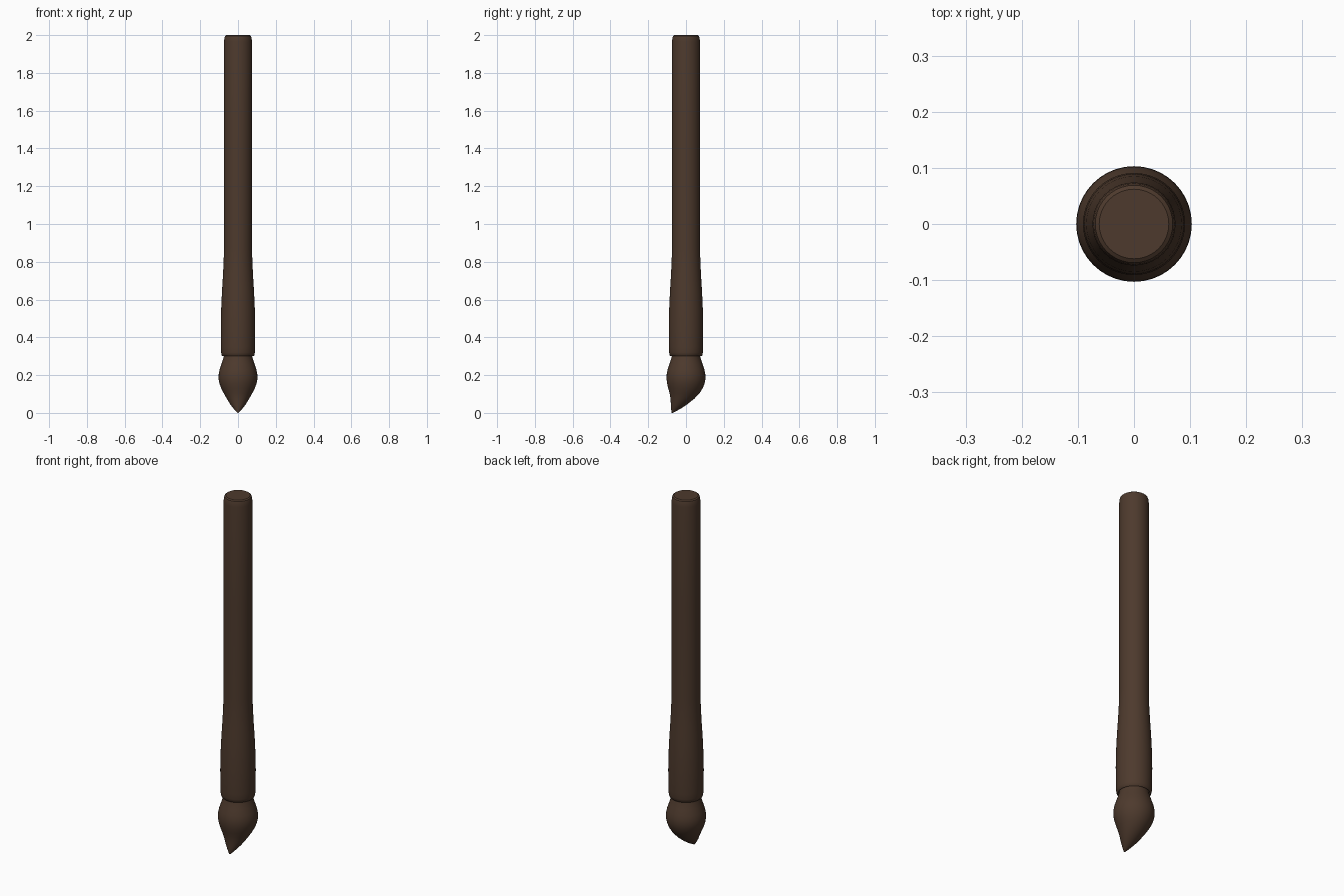
import bpy, bmesh, math

if "Cube" in bpy.data.objects:
    bpy.data.objects.remove(bpy.data.objects["Cube"])

SIDES = 40

mat = bpy.data.materials.new("dark_brown")
mat.diffuse_color = (0.075, 0.042, 0.026, 1)
mat.use_nodes = True
mat.node_tree.nodes["Principled BSDF"].inputs["Base Color"].default_value = mat.diffuse_color


def loft(name, rings):
    """Skin a stack of ellipses (z, centre_y, radius_x, radius_y), closing both ends."""
    bm = bmesh.new()
    loops = []
    for z, cy, rx, ry in rings:
        loops.append([bm.verts.new((rx * math.cos(2 * math.pi * i / SIDES),
                                    cy + ry * math.sin(2 * math.pi * i / SIDES), z))
                      for i in range(SIDES)])
    for a, b in zip(loops, loops[1:]):
        for i in range(SIDES):
            j = (i + 1) % SIDES
            bm.faces.new((a[i], a[j], b[j], b[i]))
    bm.faces.new(loops[0][::-1])
    bm.faces.new(loops[-1])
    bmesh.ops.recalc_face_normals(bm, faces=bm.faces)
    mesh = bpy.data.meshes.new(name)
    bm.to_mesh(mesh)
    bm.free()
    mesh.materials.append(mat)
    ob = bpy.data.objects.new(name, mesh)
    bpy.context.collection.objects.link(ob)
    bpy.ops.object.select_all(action='DESELECT')
    ob.select_set(True)
    bpy.context.view_layer.objects.active = ob
    bpy.ops.object.shade_smooth_by_angle(angle=math.radians(35))
    return ob


# Handle: hollow lip at the bottom, slight swell, long straight shaft, bevelled top
handle = [(0.33, 0.073), (0.305, 0.078), (0.30, 0.081), (0.305, 0.086), (0.32, 0.089),
          (0.35, 0.090), (0.45, 0.091), (0.55, 0.089), (0.64, 0.085), (0.72, 0.080),
          (0.80, 0.076), (0.88, 0.074), (1.40, 0.074), (1.965, 0.074), (1.985, 0.072),
          (1.995, 0.069), (2.0, 0.062)]
loft("handle", [(z, 0, r, r) for z, r in handle])

# Bristles: round bulb whose tip sweeps to the front; (z, half width, front y, back y)
bristles = [(0.0, 0.003, -0.076, -0.070), (0.008, 0.011, -0.077, -0.054),
            (0.022, 0.023, -0.079, -0.029), (0.045, 0.041, -0.080, 0.006),
            (0.075, 0.059, -0.082, 0.044), (0.105, 0.076, -0.087, 0.072),
            (0.13, 0.089, -0.094, 0.088), (0.155, 0.098, -0.100, 0.098),
            (0.18, 0.103, -0.103, 0.103), (0.205, 0.102, -0.102, 0.102),
            (0.23, 0.097, -0.097, 0.097), (0.26, 0.087, -0.087, 0.087),
            (0.285, 0.079, -0.079, 0.079), (0.305, 0.074, -0.074, 0.074),
            (0.34, 0.070, -0.070, 0.070)]
loft("bristles", [(z, (f + b) / 2, w, (b - f) / 2) for z, w, f, b in bristles])
